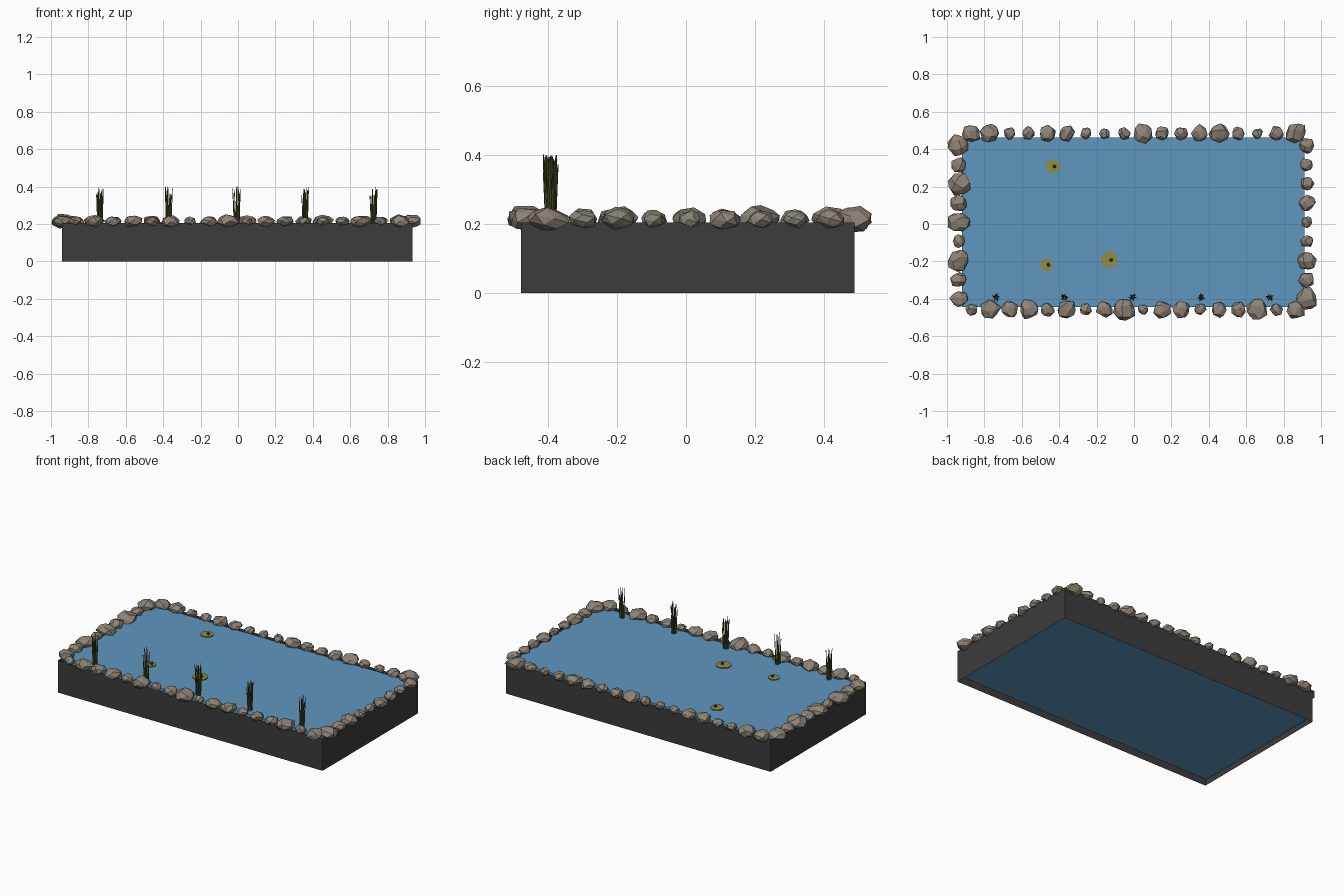
import bpy, bmesh, math, random
from mathutils import Vector, Matrix

if "Cube" in bpy.data.objects:
    bpy.data.objects.remove(bpy.data.objects["Cube"])
random.seed(7)

def mat(name, r, g, b):
    m = bpy.data.materials.new(name)
    m.diffuse_color = (r, g, b, 1)
    m.use_nodes = True
    m.node_tree.nodes["Principled BSDF"].inputs["Base Color"].default_value = m.diffuse_color
    return m

STONE = mat("warm grey stone", 0.27, 0.23, 0.185)
WALL = mat("dark liner", 0.045, 0.045, 0.045)
WATER = mat("pond blue", 0.115, 0.31, 0.52)
REED = mat("reed green", 0.085, 0.10, 0.025)
PAD = mat("lily olive", 0.28, 0.27, 0.06)
BUD = mat("dark bud", 0.06, 0.06, 0.03)

def finish(name, bm, *mats):
    me = bpy.data.meshes.new(name)
    bm.to_mesh(me)
    bm.free()
    for m in mats:
        me.materials.append(m)
    ob = bpy.data.objects.new(name, me)
    bpy.context.collection.objects.link(ob)
    return ob

def box(x0, x1, y0, y1, z0, z1):
    bm = bmesh.new()
    M = Matrix.Translation(((x0+x1)/2, (y0+y1)/2, (z0+z1)/2)) @ Matrix.Diagonal((x1-x0, y1-y0, z1-z0, 1))
    bmesh.ops.create_cube(bm, size=1, matrix=M)
    return bm

# basin: thin outer sides, open at top and bottom
bm = box(-0.94, 0.932, -0.477, 0.488, 0, 0.205)
bmesh.ops.delete(bm, geom=[f for f in bm.faces if abs(f.normal.z) > 0.5], context='FACES')
finish("basin_sides", bm, WALL)

# water block, slightly inside the basin
finish("water", box(-0.92, 0.912, -0.445, 0.463, 0.02, 0.203), WATER)

# rim stones: convex hull of jittered points on a flattened ball
def stone(name, x, y, w):
    bm = bmesh.new()
    r = w / 2
    n = 20
    spin = random.uniform(0, 6.28)
    for i in range(n):
        u = 1 - 2 * (i + 0.5) / n
        a = i * 2.39996 + spin
        s = math.sqrt(1 - u * u)
        k = random.uniform(0.9, 1.2)
        bm.verts.new((x + r*k*s*math.cos(a), y + r*k*s*math.sin(a),
                      0.214 + (0.011 + r*0.42) * k * u))
    res = bmesh.ops.convex_hull(bm, input=bm.verts[:])
    loose = [v for v in bm.verts if not v.link_faces]
    bmesh.ops.delete(bm, geom=loose, context='VERTS')
    bmesh.ops.dissolve_limit(bm, angle_limit=0.2, verts=bm.verts[:], edges=bm.edges[:])
    bmesh.ops.recalc_face_normals(bm, faces=bm.faces[:])
    finish(name, bm, STONE)

# stone widths in hundredths, evenly spaced along each side
back = [10, 10, 6, 7, 9, 8, 6, 5.5, 6.5, 10, 8, 7, 8.5, 10, 7, 5.5, 7.5, 11]
front = [6.5, 10, 8.5, 10, 7, 10, 6, 8.5, 12.5, 5.5, 9, 9, 6, 7.5, 8, 11, 6.5, 10]
left = [9, 8.5, 11, 7, 11, 9, 12, 8, 11]
right = [11.5, 8, 10, 6.5, 6, 8.5, 7, 7, 8]
for i in range(18):
    x = -0.87 + i * 0.102
    stone(f"back_stone_{i}", x, 0.485, back[i] / 100)
    stone(f"front_stone_{i}", x, -0.458, front[i] / 100)
for i in range(9):
    y = -0.4 + i * 0.1025
    stone(f"left_stone_{i}", -0.937, y, left[i] / 100)
    stone(f"right_stone_{i}", 0.924, y, right[i] / 100)

# reed clumps: thin tapered blades fanning out
for c in range(5):
    bm = bmesh.new()
    cx, cy = -0.738 + c * 0.366, -0.392
    for i in range(12):
        a = i * 2.39996 + c
        d = 0.013 * math.sqrt((i + 0.5) / 12)
        p0 = Vector((cx + d*math.cos(a), cy + d*math.sin(a), 0.195))
        p1 = Vector((cx + 1.8*d*math.cos(a), cy + 1.8*d*math.sin(a), random.uniform(0.35, 0.402)))
        v = p1 - p0
        M = Matrix.Translation((p0 + p1) / 2) @ v.to_track_quat('Z', 'Y').to_matrix().to_4x4()
        bmesh.ops.create_cone(bm, cap_ends=True, segments=4, radius1=0.0042, radius2=0.0016,
                              depth=v.length, matrix=M)
    finish(f"reed_clump_{c}", bm, REED)

# lily pads with a small bud
for i, (x, y, r) in enumerate([(-0.435, 0.308, 0.038), (-0.468, -0.218, 0.034), (-0.132, -0.192, 0.045)]):
    bm = bmesh.new()
    bmesh.ops.create_cone(bm, cap_ends=True, segments=16, radius1=r, radius2=r, depth=0.006,
                          matrix=Matrix.Translation((x, y, 0.207)))
    finish(f"lily_pad_{i}", bm, PAD)
    bm = bmesh.new()
    bmesh.ops.create_icosphere(bm, subdivisions=1, radius=0.01,
                               matrix=Matrix.Translation((x + 0.01, y, 0.214)))
    finish(f"lily_bud_{i}", bm, BUD)
